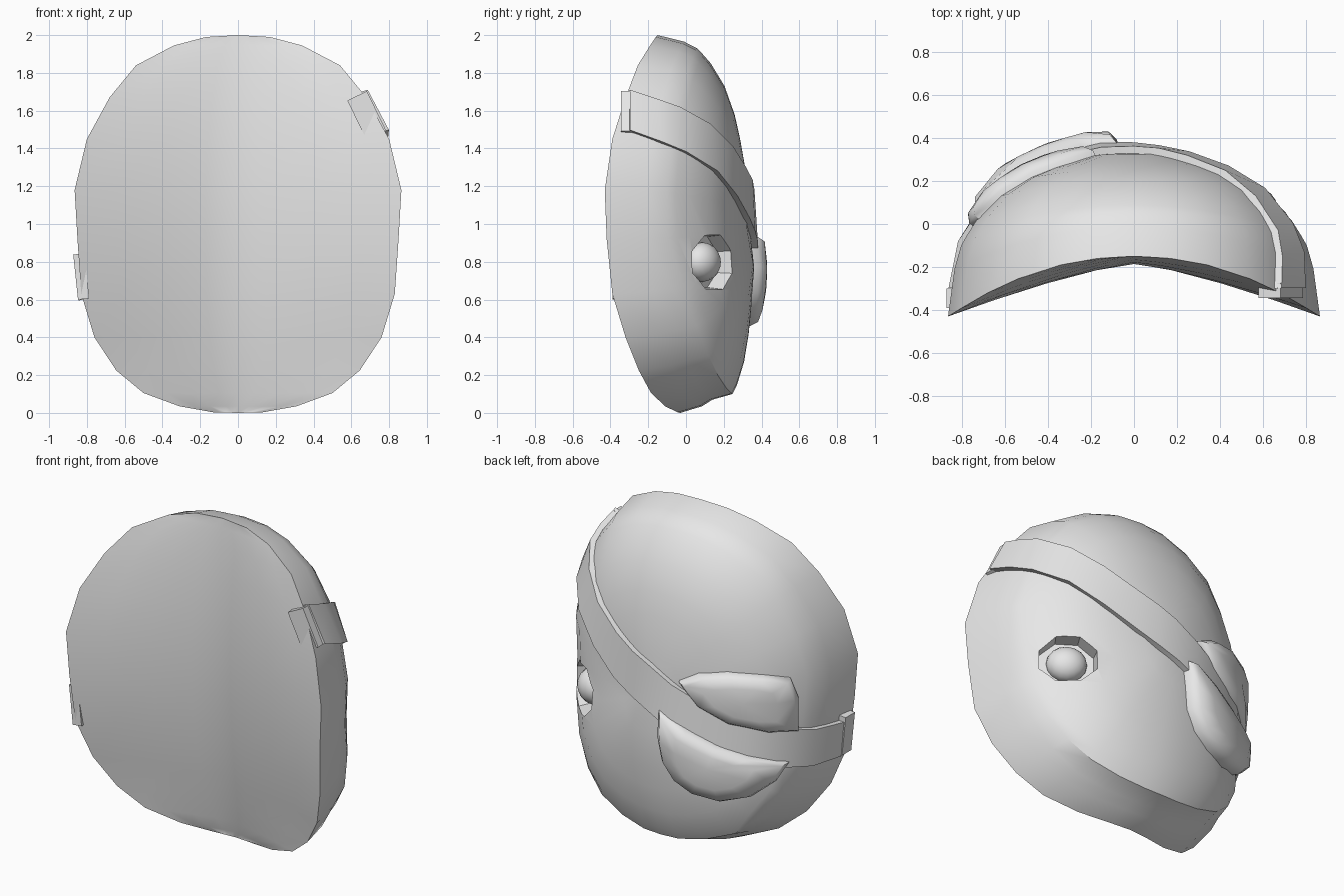
import bpy, bmesh
from math import radians, cos, sin
from mathutils import Vector, Matrix
from mathutils.bvhtree import BVHTree

if "Cube" in bpy.data.objects:
    bpy.data.objects.remove(bpy.data.objects["Cube"], do_unlink=True)

grey = bpy.data.materials.new("plain light grey")
grey.use_nodes = True
grey.diffuse_color = (0.8, 0.8, 0.8, 1)
grey.node_tree.nodes["Principled BSDF"].inputs["Base Color"].default_value = (0.8, 0.8, 0.8, 1)


def finish(bm, name, angle=35):
    bmesh.ops.recalc_face_normals(bm, faces=bm.faces)
    mesh = bpy.data.meshes.new(name)
    bm.to_mesh(mesh)
    bm.free()
    mesh.materials.append(grey)
    obj = bpy.data.objects.new(name, mesh)
    bpy.context.collection.objects.link(obj)
    smooth(obj, angle)
    return obj


def smooth(obj, angle):
    bpy.ops.object.select_all(action="DESELECT")
    obj.select_set(True)
    bpy.context.view_layer.objects.active = obj
    bpy.ops.object.shade_smooth_by_angle(angle=radians(angle))


def bridge(bm, a, b):
    n = len(a)
    for i in range(n):
        bm.faces.new((a[i], a[(i + 1) % n], b[(i + 1) % n], b[i]))


def fan(bm, ring, tip):
    for i in range(len(ring)):
        bm.faces.new((ring[i], ring[(i + 1) % len(ring)], tip))


# Mask shell: one rim, scaled inwards to a domed back
half = [(0, -.15, 2), (.17, -.16, 1.99), (.34, -.19, 1.945), (.54, -.255, 1.84),
        (.68, -.32, 1.67), (.8, -.39, 1.45), (.865, -.43, 1.18), (.85, -.42, .92),
        (.83, -.39, .63), (.76, -.32, .4), (.645, -.25, .225), (.5, -.185, .105),
        (.31, -.11, .035), (.13, -.045, .003), (0, -.03, 0)]
rim_points = half + [(-x, y, z) for x, y, z in half[-2:0:-1]]
dome = [(.965, .29), (.93, .43), (.9, .49), (.85, .58), (.73, .73), (.58, .84), (.45, .9), (.23, .98)]
BACK = .335

bm = bmesh.new()
rim = [bm.verts.new(p) for p in rim_points]
ring = rim
for f, h in dome:
    new = []
    for x, y, z in rim_points:
        down = max(0, 1 - z)             # the chin is fuller than the crown
        rise = h ** (1 - .5 * down * down) if f < .92 else h
        new.append(bm.verts.new((x * f, y + (BACK + .03 * down - y) * rise, 1 + (z - 1) * f)))
    bridge(bm, ring, new)
    ring = new
fan(bm, ring, bm.verts.new((0, BACK, 1)))

# Hollow front of the shell: rows from side to side, deepest on the centre line
last = len(half) - 1
previous = [rim[0]]
for i in range(1, last):
    x, y, z = half[i]
    deep = -.03 - .233 * z + .0865 * z * z
    inner = [bm.verts.new((x * t, deep + (y - deep) * abs(t) ** 1.3, z))
             for t in (.75, .47, .2, 0, -.2, -.47, -.75)]
    row = [rim[i]] + inner + [rim[-i]]
    for k in range(len(row) - 1):
        if i == 1:
            bm.faces.new((rim[0], row[k], row[k + 1]))
        else:
            bm.faces.new((previous[k], row[k], row[k + 1], previous[k + 1]))
    previous = row
for k in range(len(previous) - 1):
    bm.faces.new((previous[k], rim[last], previous[k + 1]))
bmesh.ops.recalc_face_normals(bm, faces=bm.faces)
tree = BVHTree.FromBMesh(bm)
shell = finish(bm, "mask_shell", 40)


def on_shell(angle, z, lift):
    """Point over the shell at an angle round the upright axis."""
    out = Vector((cos(radians(angle)), sin(radians(angle)), 0))
    axis = Vector((0, -.3, z))
    hit, normal, _, _ = tree.ray_cast(axis + out * 3, -out)
    return hit + (normal * .5 + out * .5).normalized() * lift


# Strap: slanted band round the back, lower edge given by angle
path = [(0, 1.49), (12, 1.43), (22, 1.38), (37, 1.28), (52, 1.15), (68, 1.03), (80, .96),
        (90, .91), (103, .83), (115, .77), (127, .71), (138, .67), (150, .64), (165, .61), (180, .6)]
bm = bmesh.new()
previous = None
for angle, low in path:
    high = low + .21 + .06 * sin(radians(angle))
    section = [bm.verts.new(on_shell(angle, z, lift))
               for z, lift in ((low, -.02), (low, .035), (high, .035), (high, -.02))]
    if previous:
        bridge(bm, previous, section)
    else:
        bm.faces.new(section)
    previous = section
bm.faces.new(previous)
finish(bm, "strap", 30)


# Strap ends folded over the rim
def block(name, centre, size, tilt):
    bm = bmesh.new()
    place = (Matrix.Translation(centre) @ Matrix.Rotation(radians(tilt), 4, "Y")
             @ Matrix.Diagonal((*size, 1)))
    bmesh.ops.create_cube(bm, size=1, matrix=place)
    finish(bm, name, 30)


block("left_strap_end", (.682, -.31, 1.573), (.115, .07, .235), -26)
block("right_strap_end", (-.83, -.345, .722), (.06, .09, .24), -6)


# Padded patch: an upper and a lower cushion either side of the strap
def cushion(name, outline, lift):
    n = len(outline)
    ca = sum(a for a, z in outline) / n
    cz = sum(z for a, z in outline) / n
    bm = bmesh.new()
    previous = None
    for scale, part in ((1, -.15), (.98, .35), (.87, .8), (.55, 1)):
        ring = [bm.verts.new(on_shell(ca + (a - ca) * scale, cz + (z - cz) * scale, lift * part))
                for a, z in outline]
        if previous:
            bridge(bm, previous, ring)
        previous = ring
    fan(bm, previous, bm.verts.new(on_shell(ca, cz, lift)))
    finish(bm, name, 55)


cushion("upper_patch", [(106, 1.12), (116, 1.18), (130, 1.21), (145, 1.2), (156, 1.17), (159, 1.05),
                        (159, .84), (147, .85), (130, .9), (115, .99)], .07)
cushion("lower_patch", [(96, .94), (96, .78), (98, .64), (104, .53), (114, .46), (127, .43),
                        (140, .47), (150, .56), (155, .67), (140, .72), (125, .78), (110, .86)], .095)

# Eye: eight-sided socket cut into the shell with a ball sunk inside
spot = Vector((.62, .175, .8))
hit, normal, _, _ = tree.find_nearest(spot)
out = Vector((normal.x, normal.y, 0)).normalized()
frame = Matrix.Translation(hit) @ out.to_track_quat("Z", "Y").to_matrix().to_4x4()
bm = bmesh.new()
bmesh.ops.create_cone(bm, cap_ends=True, segments=8, radius1=.165, radius2=.2, depth=.26,
                      matrix=frame @ Matrix.Translation((0, 0, .04))
                      @ Matrix.Diagonal((1, .88, 1, 1)) @ Matrix.Rotation(radians(22.5), 4, "Z"))
cutter = finish(bm, "socket_cutter")
cutter.hide_render = True
cut = shell.modifiers.new("socket", "BOOLEAN")
cut.object = cutter
cut.operation = "DIFFERENCE"
cut.solver = "EXACT"
bpy.context.view_layer.objects.active = shell
bpy.ops.object.modifier_apply(modifier=cut.name)
bpy.data.objects.remove(cutter, do_unlink=True)
smooth(shell, 35)

bm = bmesh.new()
bmesh.ops.create_uvsphere(bm, u_segments=16, v_segments=10, radius=1,
                          matrix=frame @ Matrix.Translation((0, 0, -.08))
                          @ Matrix.Diagonal((.115, .105, .09, 1)))
finish(bm, "eyeball", 60)
